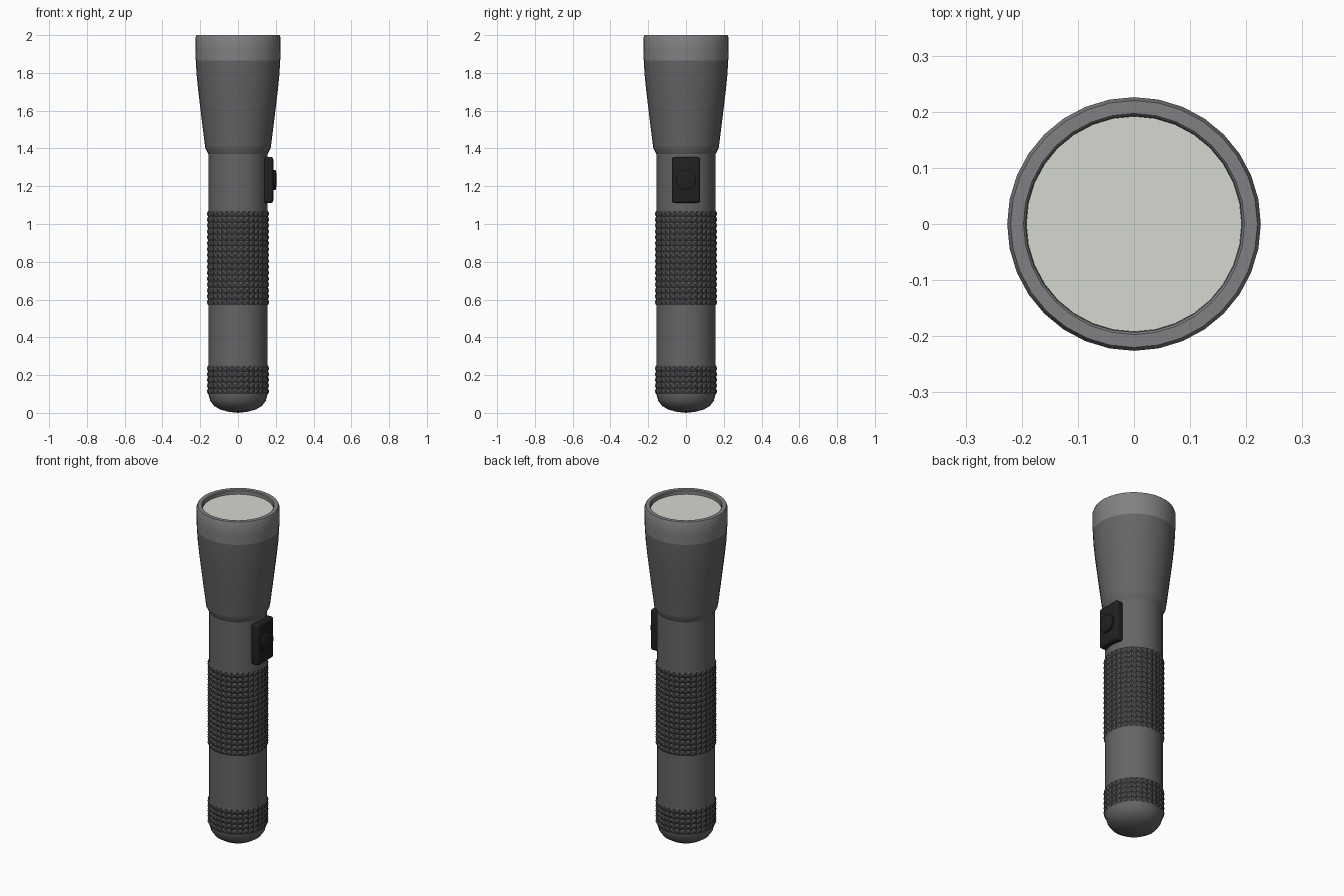
import bpy, bmesh, math
from mathutils import Vector

if "Cube" in bpy.data.objects:
    bpy.data.objects.remove(bpy.data.objects["Cube"])

SIDES = 32


def material(name, rgb):
    m = bpy.data.materials.new(name)
    m.diffuse_color = (*rgb, 1)
    m.use_nodes = True
    m.node_tree.nodes["Principled BSDF"].inputs["Base Color"].default_value = m.diffuse_color
    return m


BODY = material("body_grey", (0.13, 0.13, 0.135))
RING = material("ring_grey", (0.22, 0.22, 0.23))
GRIP = material("grip_grey", (0.085, 0.087, 0.09))
BLACK = material("switch_black", (0.015, 0.015, 0.016))
LENS = material("lens_white", (0.66, 0.68, 0.63))


def finish(bm, name, mat, angle=30):
    bmesh.ops.recalc_face_normals(bm, faces=bm.faces)
    me = bpy.data.meshes.new(name)
    bm.to_mesh(me)
    bm.free()
    me.materials.append(mat)
    me.shade_smooth()
    me.set_sharp_from_angle(angle=math.radians(angle))
    ob = bpy.data.objects.new(name, me)
    bpy.context.collection.objects.link(ob)
    return ob


def revolve(bm, profile, sides=SIDES):
    """Sweep (radius, z) points around z; radius 0 closes with a pole."""
    rings = []
    for r, z in profile:
        if r == 0:
            rings.append([bm.verts.new((0, 0, z))] * sides)
        else:
            rings.append([bm.verts.new((r * math.cos(2 * math.pi * i / sides),
                                        r * math.sin(2 * math.pi * i / sides), z))
                          for i in range(sides)])
    for a, b in zip(rings, rings[1:]):
        for i in range(sides):
            j = (i + 1) % sides
            bm.faces.new(list(dict.fromkeys((a[i], a[j], b[j], b[i]))))


def lathe(name, profile, mat, angle=30):
    bm = bmesh.new()
    revolve(bm, profile)
    return finish(bm, name, mat, angle)


def knurl(name, z0, z1, rows, mat):
    """Sleeve of small outward pyramids between two bevelled edges."""
    bm = bmesh.new()
    revolve(bm, [(0.159, z0 + (z1 - z0) * k / rows) for k in range(rows + 1)])
    bm.normal_update()
    tips = bmesh.ops.poke(bm, faces=bm.faces[:])["verts"]
    for v in tips:
        flat = Vector((v.co.x, v.co.y, 0)).normalized() * 0.166
        v.co.x, v.co.y = flat.x, flat.y
    return finish(bm, name, mat, 20)


# barrel and rounded tail cap
lathe("barrel", [(0.157, 0.24), (0.157, 1.39)], BODY)
lathe("tail_cap", [(0, 0.0), (0.05, 0.006), (0.095, 0.018), (0.128, 0.038), (0.147, 0.064),
                   (0.157, 0.1), (0.157, 0.25)], BODY, 40)

# knurled sleeves
knurl("grip", 0.57, 1.07, 16, GRIP)
knurl("tail_grip", 0.10, 0.25, 5, GRIP)

# flared head
lathe("head", [(0.157, 1.37), (0.174, 1.405), (0.175, 1.415), (0.187, 1.51), (0.199, 1.61),
               (0.211, 1.71), (0.219, 1.79), (0.2235, 1.865)], BODY)

# bezel ring with inner lip
lathe("bezel", [(0.2235, 1.865), (0.226, 1.92), (0.226, 1.985), (0.220, 2.0), (0.197, 2.0),
                (0.193, 1.995), (0.192, 1.96)], RING)

# lens disc
lathe("lens", [(0.192, 1.975), (0, 1.975)], LENS)

# switch plate
bm = bmesh.new()
bmesh.ops.create_cube(bm, size=1)
for v in bm.verts:
    v.co = Vector((0.161 + v.co.x * 0.052, v.co.y * 0.15, 1.233 + v.co.z * 0.244))
bmesh.ops.bevel(bm, geom=bm.edges[:], offset=0.014, segments=3, profile=0.5, affect='EDGES')
finish(bm, "switch_plate", BLACK)

# domed push button facing +x
bm = bmesh.new()
revolve(bm, [(0.053, 0.18), (0.053, 0.198), (0.046, 0.2015), (0.025, 0.204), (0, 0.205)])
for v in bm.verts:
    x, y, z = v.co
    v.co = (z, y, 1.233 - x)
finish(bm, "switch_button", BLACK, 50)
